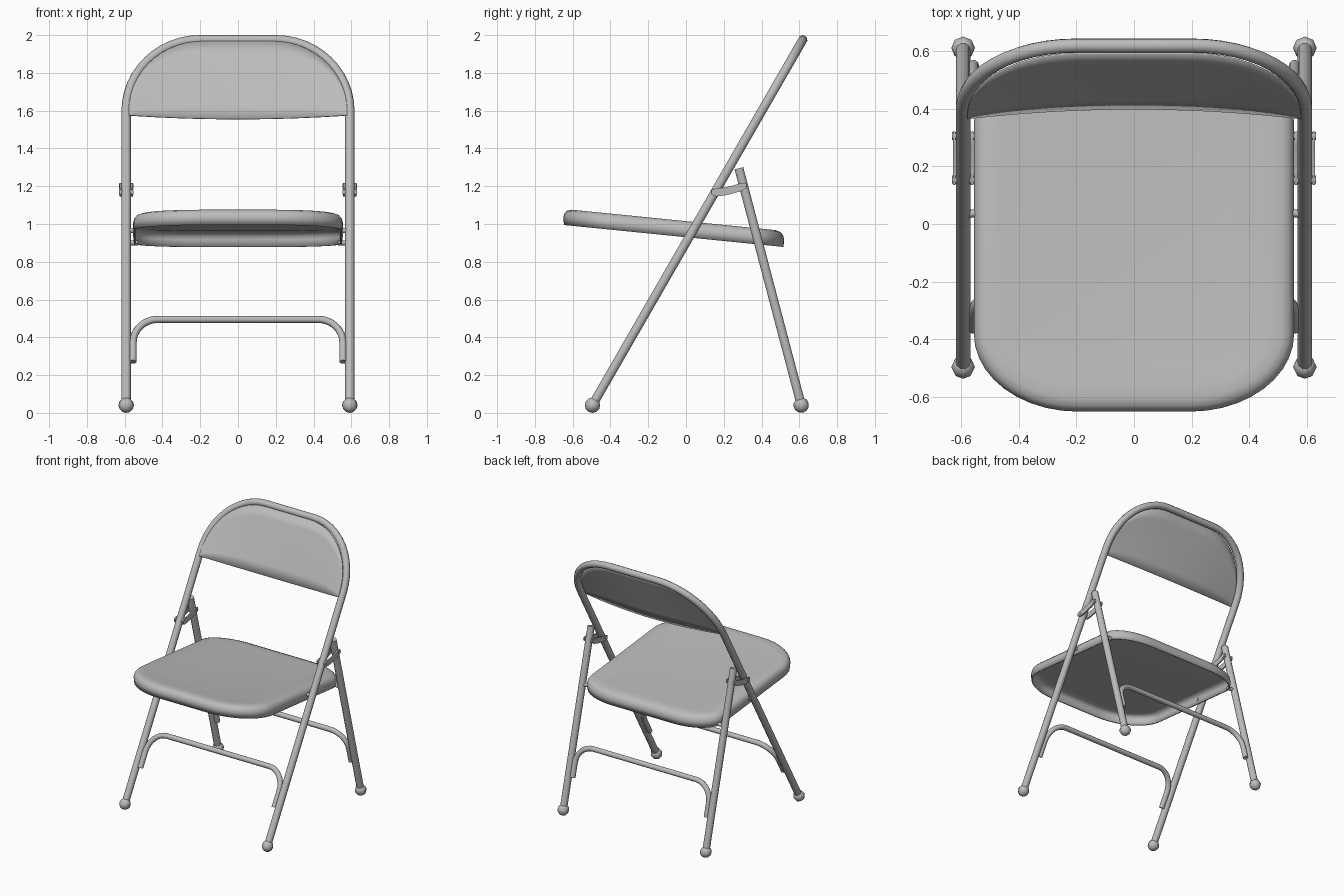
import bpy, bmesh, math
from mathutils import Vector

old = bpy.data.objects.get("Cube")
if old:
    bpy.data.objects.remove(old, do_unlink=True)

grey = bpy.data.materials.new("painted grey metal")
grey.use_nodes = True
COLOUR = (0.5, 0.5, 0.5, 1)
grey.diffuse_color = COLOUR
grey.node_tree.nodes["Principled BSDF"].inputs["Base Color"].default_value = COLOUR

LEG_X = 0.592
FRONT_FOOT, FRAME_TOP = Vector((0, -0.495, 0.042)), Vector((0, 0.618, 1.975))
REAR_FOOT, REAR_TOP = Vector((0, 0.61, 0.042)), Vector((0, 0.28, 1.295))


def on_line(a, b, x, z):
    """Point at height z on the leg line a-b, placed at x."""
    p = a.lerp(b, (z - a.z) / (b.z - a.z))
    return Vector((x, p.y, z))


def front_line(x, z):
    return on_line(FRONT_FOOT, FRAME_TOP, x, z)


def rear_line(x, z):
    return on_line(REAR_FOOT, REAR_TOP, x, z)


def finish(obj, angle=40):
    bpy.ops.object.select_all(action="DESELECT")
    obj.select_set(True)
    bpy.context.view_layer.objects.active = obj
    if obj.type == "CURVE":
        bpy.ops.object.convert(target="MESH")
        obj = bpy.context.object
    obj.data.materials.clear()
    obj.data.materials.append(grey)
    bpy.ops.object.shade_smooth_by_angle(angle=math.radians(angle))
    return obj


def tube(name, points, radius):
    curve = bpy.data.curves.new(name, "CURVE")
    curve.dimensions = "3D"
    curve.bevel_depth = radius
    curve.bevel_resolution = 3
    curve.use_fill_caps = True
    spline = curve.splines.new("POLY")
    spline.points.add(len(points) - 1)
    for slot, p in zip(spline.points, points):
        slot.co = (*p, 1)
    obj = bpy.data.objects.new(name, curve)
    bpy.context.collection.objects.link(obj)
    return finish(obj)


def mesh_object(name, bm):
    bmesh.ops.recalc_face_normals(bm, faces=bm.faces)
    mesh = bpy.data.meshes.new(name)
    bm.to_mesh(mesh)
    bm.free()
    obj = bpy.data.objects.new(name, mesh)
    bpy.context.collection.objects.link(obj)
    return obj


def arch(half_x, low, bend_z, top_z, bend_x, steps=12):
    """Upside-down U as (x, z) pairs with elliptical shoulders."""
    right = [(half_x, low)] if low < bend_z else []
    for i in range(steps + 1):
        a = math.pi / 2 * i / steps
        right.append((half_x - bend_x * (1 - math.cos(a)),
                      bend_z + (top_z - bend_z) * math.sin(a)))
    return right + [(-x, z) for x, z in reversed(right)]


# Front legs and back hoop in one bent tube, and the straight rear legs
tube("main_frame", [front_line(x, z) for x, z in
                    arch(LEG_X, FRONT_FOOT.z, 1.6, FRAME_TOP.z, 0.39)], 0.025)
for side, s in (("left", 1), ("right", -1)):
    tube(side + "_rear_leg", [rear_line(s * LEG_X, REAR_FOOT.z),
                              rear_line(s * LEG_X, REAR_TOP.z)], 0.025)

# Cross braces between each pair of legs
for name, line in (("front_brace", front_line), ("rear_brace", rear_line)):
    tube(name, [line(x, z) for x, z in arch(0.556, 0.27, 0.37, 0.495, 0.13, 8)], 0.019)

# Faceted rubber feet
for name, foot, top in (("front", FRONT_FOOT, FRAME_TOP), ("rear", REAR_FOOT, REAR_TOP)):
    for side, s in (("left", 1), ("right", -1)):
        bpy.ops.mesh.primitive_uv_sphere_add(
            segments=8, ring_count=6, radius=0.041, location=(s * LEG_X, foot.y, 0.041))
        obj = bpy.context.object
        obj.name = f"{side}_{name}_foot"
        obj.rotation_euler = (top - foot).to_track_quat("Z", "Y").to_euler()
        finish(obj, 50)

# Back panel: follows the hoop, dished backwards along its lower edge
bm = bmesh.new()
COLS, ROWS, HALF = 32, 6, 0.578
grid = []
for i in range(COLS + 1):
    x = -HALF * math.cos(math.pi * i / COLS)
    u = abs(x) / HALF
    bottom = 1.555 + 0.02 * u * u
    k = max(0, (abs(x) - (HALF - 0.39)) / 0.39)
    top = 1.6 + 0.367 * math.sqrt(max(0, 1 - k * k))
    column = []
    for j in range(ROWS + 1):
        v = j / ROWS
        p = front_line(x, bottom + (top - bottom) * v)
        p.y += -0.022 + 0.045 * (1 - u * u) * (1 - v)
        column.append(bm.verts.new(p))
    grid.append(column)
for a, b in zip(grid, grid[1:]):
    for j in range(ROWS):
        bm.faces.new((a[j], b[j], b[j + 1], a[j + 1]))
panel = mesh_object("back_panel", bm)
solid = panel.modifiers.new("thickness", "SOLIDIFY")
solid.thickness = 0.006
solid.offset = 0
finish(panel)


# Seat: pressed sheet with a rounded, turned-down rim
def seat_outline(inset):
    """Rounded rectangle, with broader corners at the front."""
    pts = []
    for sx, sy, rx, ry in ((1, 1, 0.3, 0.17), (-1, 1, 0.3, 0.17),
                           (-1, -1, 0.36, 0.27), (1, -1, 0.36, 0.27)):
        end_y = 0.52 if sy > 0 else 0.65
        arc = []
        for i in range(11):
            a = math.pi / 2 * i / 10
            arc.append((sx * (0.555 - rx + (rx - inset) * math.cos(a)),
                        sy * (end_y - ry + (ry - inset) * math.sin(a))))
        pts += arc if sx * sy > 0 else arc[::-1]
    return pts


bm = bmesh.new()
rings = []
for inset, drop in ((0.004, 0.085), (0, 0.045), (0.006, 0.024), (0.02, 0.008),
                    (0.045, 0), (0.09, 0), (0.15, 0.004)):
    rings.append([bm.verts.new((x, y, 1.075 - 0.1 * (y + 0.6) - drop))
                  for x, y in seat_outline(inset)])
for low, high in zip(rings, rings[1:]):
    for i in range(len(low)):
        j = (i + 1) % len(low)
        bm.faces.new((low[i], low[j], high[j], high[i]))
bm.faces.new(rings[-1])
seat = mesh_object("seat", bm)
solid = seat.modifiers.new("thickness", "SOLIDIFY")
solid.thickness = 0.01
solid.offset = -1
finish(seat)

# Folding links: a pair of bent straps either side of each leg pair
profile = []
for i in range(9):
    t = i / 8
    centre = Vector((0.135 + 0.185 * t, 1.168 + 0.036 * t - 0.05 * t * (1 - t) + 0.03 * t * t * (1 - t)))
    half = 0.021 * (0.55 if i in (0, 8) else 1)
    profile.append((centre, half))
outline = [(c.x, c.y + h) for c, h in profile] + [(c.x, c.y - h) for c, h in reversed(profile)]
for side, s in (("left", 1), ("right", -1)):
    for part, x in (("inner", 0.556), ("outer", 0.618)):
        bm = bmesh.new()
        face = bm.faces.new([bm.verts.new((s * x, y, z)) for y, z in outline])
        extruded = bmesh.ops.extrude_face_region(bm, geom=[face])
        bmesh.ops.translate(bm, vec=(s * 0.01, 0, 0), verts=[
            v for v in extruded["geom"] if isinstance(v, bmesh.types.BMVert)])
        finish(mesh_object(f"{side}_{part}_link", bm))
    # Rivets through the links, and the pivots that carry the seat
    for name, p, x0, x1 in (("front_rivet", front_line(0, 1.17), 0.553, 0.631),
                            ("rear_rivet", rear_line(0, 1.2), 0.553, 0.631),
                            ("front_seat_pivot", front_line(0, 0.965), 0.54, 0.575),
                            ("rear_seat_pivot", rear_line(0, 0.9), 0.53, 0.575)):
        tube(f"{side}_{name}", [(s * x0, p.y, p.z), (s * x1, p.y, p.z)], 0.014)
